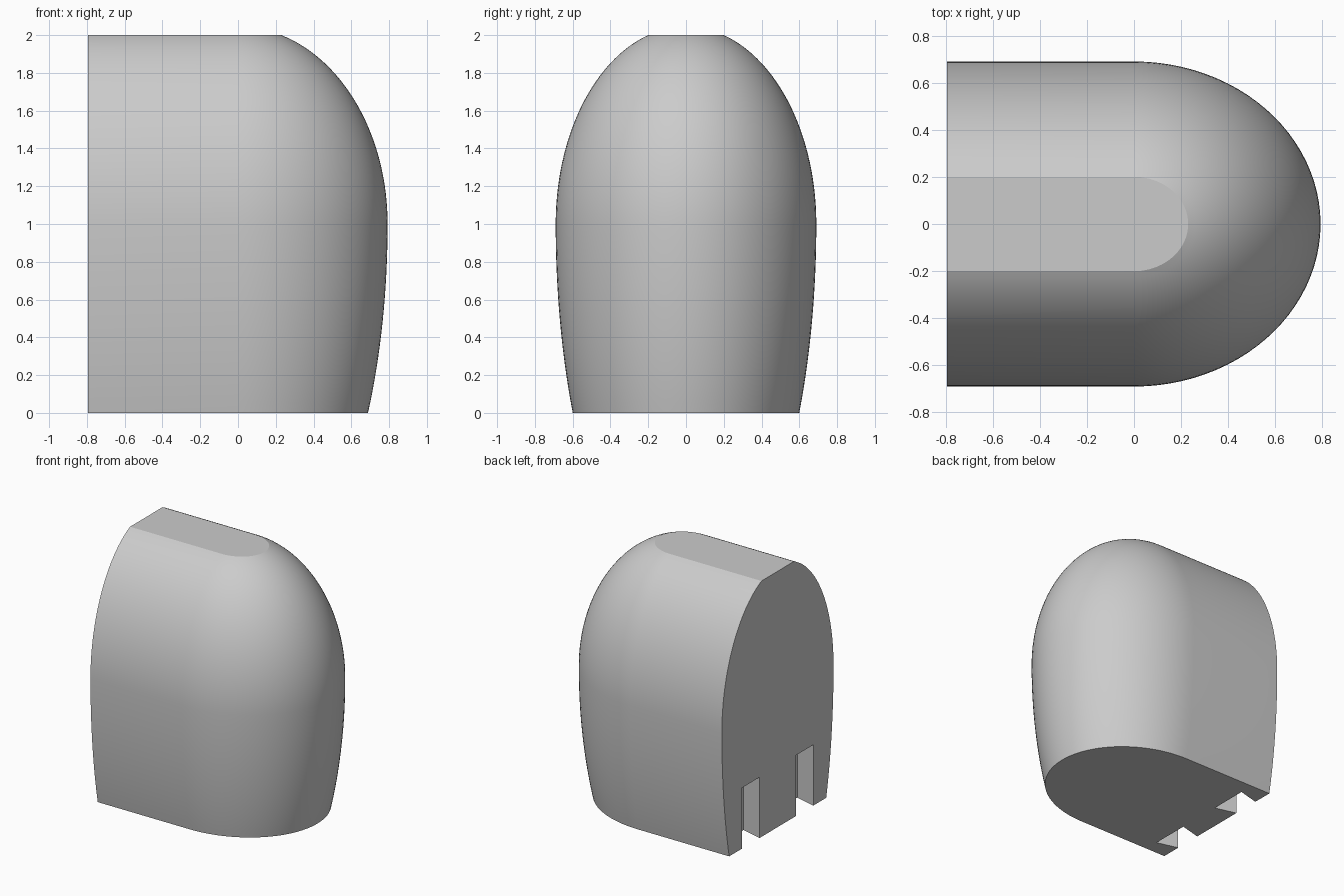
import bpy, bmesh, math

cube = bpy.data.objects.get("Cube")
if cube:
    bpy.data.objects.remove(cube, do_unlink=True)

BACK_X = -0.793
HALF_LENGTH, HALF_WIDTH = 0.792, 0.69
WAIST_Z = 1.0
LOWER_RADIUS, UPPER_RADIUS = 2.02, 1.045
ARC_STEPS, LOWER_STEPS, UPPER_STEPS = 48, 16, 32

grey = bpy.data.materials.new("light_grey")
grey.use_nodes = True
grey.diffuse_color = (0.6, 0.6, 0.6, 1)
grey.node_tree.nodes["Principled BSDF"].inputs["Base Color"].default_value = (0.6, 0.6, 0.6, 1)


def make_object(name, bm):
    bmesh.ops.recalc_face_normals(bm, faces=bm.faces)
    mesh = bpy.data.meshes.new(name)
    bm.to_mesh(mesh)
    bm.free()
    mesh.materials.append(grey)
    obj = bpy.data.objects.new(name, mesh)
    bpy.context.collection.objects.link(obj)
    return obj


def loft(name, rings):
    """Skin closed rings of equal length and cap both ends."""
    bm = bmesh.new()
    loops = [[bm.verts.new(p) for p in ring] for ring in rings]
    count = len(loops[0])
    for low, high in zip(loops, loops[1:]):
        for i in range(count - 1):
            bm.faces.new((low[i], low[i + 1], high[i + 1], high[i]))
    # The side joining last and first points is one flat face
    bm.faces.new([r[0] for r in loops] + [r[-1] for r in reversed(loops)])
    bm.faces.new(loops[0])
    bm.faces.new(loops[-1])
    return make_object(name, bm)


def body_ring(z, scale):
    """Half ellipse in front of x = 0, straight sides running to the flat end."""
    ring = [(BACK_X, -HALF_WIDTH * scale, z)]
    for i in range(ARC_STEPS + 1):
        a = math.pi * (i / ARC_STEPS - 0.5)
        ring.append((HALF_LENGTH * scale * math.cos(a), HALF_WIDTH * scale * math.sin(a), z))
    ring.append((BACK_X, HALF_WIDTH * scale, z))
    return ring


# Rounded body: long ellipse below the waist, short one above, cut flat at both ends
low_angle = math.asin(WAIST_Z / LOWER_RADIUS)
high_angle = math.asin((2 - WAIST_Z) / UPPER_RADIUS)
angles = [-low_angle * (1 - i / LOWER_STEPS) for i in range(LOWER_STEPS)]
angles += [high_angle * i / UPPER_STEPS for i in range(UPPER_STEPS + 1)]
rings = [body_ring(WAIST_Z + (LOWER_RADIUS if t < 0 else UPPER_RADIUS) * math.sin(t), math.cos(t))
         for t in angles]
body = loft("body", rings)

# Dovetail slots in the flat end, wider inside than at the mouth
SLOT_Y, MOUTH, INNER, DEPTH, SLOT_TOP = 0.332, 0.108, 0.153, 0.17, 0.475
bpy.context.view_layer.objects.active = body
for side, label in ((1, "left"), (-1, "right")):
    slope = (INNER - MOUTH) / DEPTH
    outside = MOUTH - slope * 0.05
    outline = [(BACK_X - 0.05, -outside), (BACK_X + DEPTH, -INNER),
               (BACK_X + DEPTH, INNER), (BACK_X - 0.05, outside)]
    cutter = loft(label + "_slot_cutter",
                  [[(x, y + side * SLOT_Y, z) for x, y in outline] for z in (-0.1, SLOT_TOP)])
    cutter.hide_render = True
    mod = body.modifiers.new(label + "_slot", "BOOLEAN")
    mod.operation = "DIFFERENCE"
    mod.solver = "EXACT"
    mod.object = cutter
    bpy.ops.object.modifier_apply(modifier=mod.name)
    bpy.data.objects.remove(cutter, do_unlink=True)

# Smooth curved skin, crisp edges on the flats and slots
bpy.ops.object.select_all(action="DESELECT")
body.select_set(True)
bpy.ops.object.shade_smooth_by_angle(angle=math.radians(18))
